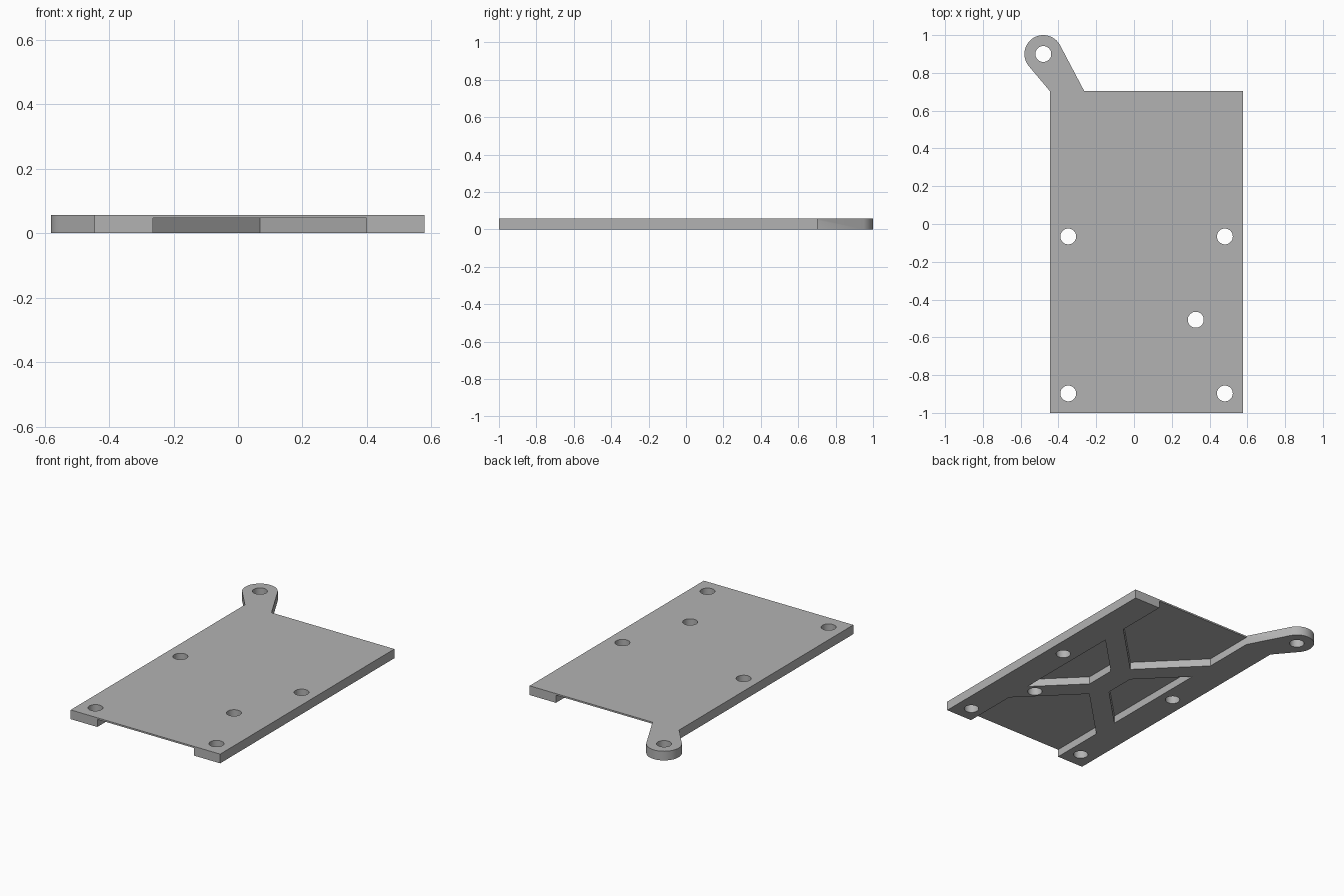
import bpy
import bmesh
from math import cos, sin, radians, pi

if "Cube" in bpy.data.objects:
    bpy.data.objects.remove(bpy.data.objects["Cube"], do_unlink=True)

# Main dimensions
THICK, POCKET = 0.057, 0.047
LEFT, RIGHT, FRONT, BACK = -0.445, 0.578, -1.0, 0.703
IN_L, IN_R = -0.263, 0.398          # inner edges of the side rails
MID = (IN_L + IN_R) / 2             # centre line of the cross brace
LUG, LUG_R, HOLE_R = (-0.48, 0.90), 0.10, 0.042

grey = bpy.data.materials.new("plain_grey")
grey.use_nodes = True
colour = (0.45, 0.45, 0.45, 1)
grey.diffuse_color = colour
grey.node_tree.nodes["Principled BSDF"].inputs["Base Color"].default_value = colour


def prism(name, outline, z0, z1):
    """Extrude a flat outline from z0 to z1."""
    bm = bmesh.new()
    face = bm.faces.new([bm.verts.new((x, y, z0)) for x, y in outline])
    top = bmesh.ops.extrude_face_region(bm, geom=[face])["geom"]
    moved = [v for v in top if isinstance(v, bmesh.types.BMVert)]
    bmesh.ops.translate(bm, verts=moved, vec=(0, 0, z1 - z0))
    bmesh.ops.recalc_face_normals(bm, faces=bm.faces)
    mesh = bpy.data.meshes.new(name)
    bm.to_mesh(mesh)
    bm.free()
    mesh.materials.append(grey)
    obj = bpy.data.objects.new(name, mesh)
    bpy.context.collection.objects.link(obj)
    return obj


def arc(centre, radius, start, end, steps):
    angles = [start + (end - start) * i / steps for i in range(steps + 1)]
    return [(centre[0] + radius * cos(a), centre[1] + radius * sin(a)) for a in angles]


def cut(target, cutter):
    """Subtract the cutter from the target and discard it."""
    mod = target.modifiers.new("cut", "BOOLEAN")
    mod.operation, mod.solver, mod.object = "DIFFERENCE", "EXACT", cutter
    bpy.context.view_layer.objects.active = target
    bpy.ops.object.modifier_apply(modifier=mod.name)
    bpy.data.objects.remove(cutter, do_unlink=True)


# Plate with the rounded lug at its back corner
outline = [(LEFT, FRONT), (RIGHT, FRONT), (RIGHT, BACK), (IN_L, BACK)]
outline += arc(LUG, LUG_R, radians(30), radians(221), 40)
outline += [(LEFT, BACK)]
plate = prism("mounting_plate", outline, 0, THICK)

# Underside pockets, leaving two rails and a cross brace
half = IN_R - MID
over = 0.05
front_pocket = [(IN_L, FRONT - over), (IN_R, FRONT - over),
                (IN_R, -0.655), (MID, -0.655 + half), (IN_L, -0.655)]
back_pocket = [(IN_L, BACK + over), (IN_L, 0.378), (MID, 0.378 - half),
               (IN_R, 0.378), (IN_R, BACK + over)]
right_pocket = [(IN_R, -0.49), (IN_R, 0.215), (0.141, -0.042), (0.141, -0.233)]
left_pocket = [(2 * MID - x, y) for x, y in right_pocket]
for pocket in (front_pocket, back_pocket, right_pocket, left_pocket):
    cut(plate, prism("pocket_cutter", pocket, -over, POCKET))

# Screw holes
holes = [(x, y) for x in (-0.348, 0.481) for y in (-0.897, -0.066)]
holes += [(0.327, -0.507), LUG]
for centre in holes:
    ring = arc(centre, HOLE_R, 0, 2 * pi, 40)[:-1]
    cut(plate, prism("hole_cutter", ring, -over, THICK + over))

# Smooth the round walls and keep the edges sharp
bpy.ops.object.select_all(action="DESELECT")
plate.select_set(True)
bpy.context.view_layer.objects.active = plate
bpy.ops.object.shade_smooth_by_angle(angle=radians(30))
